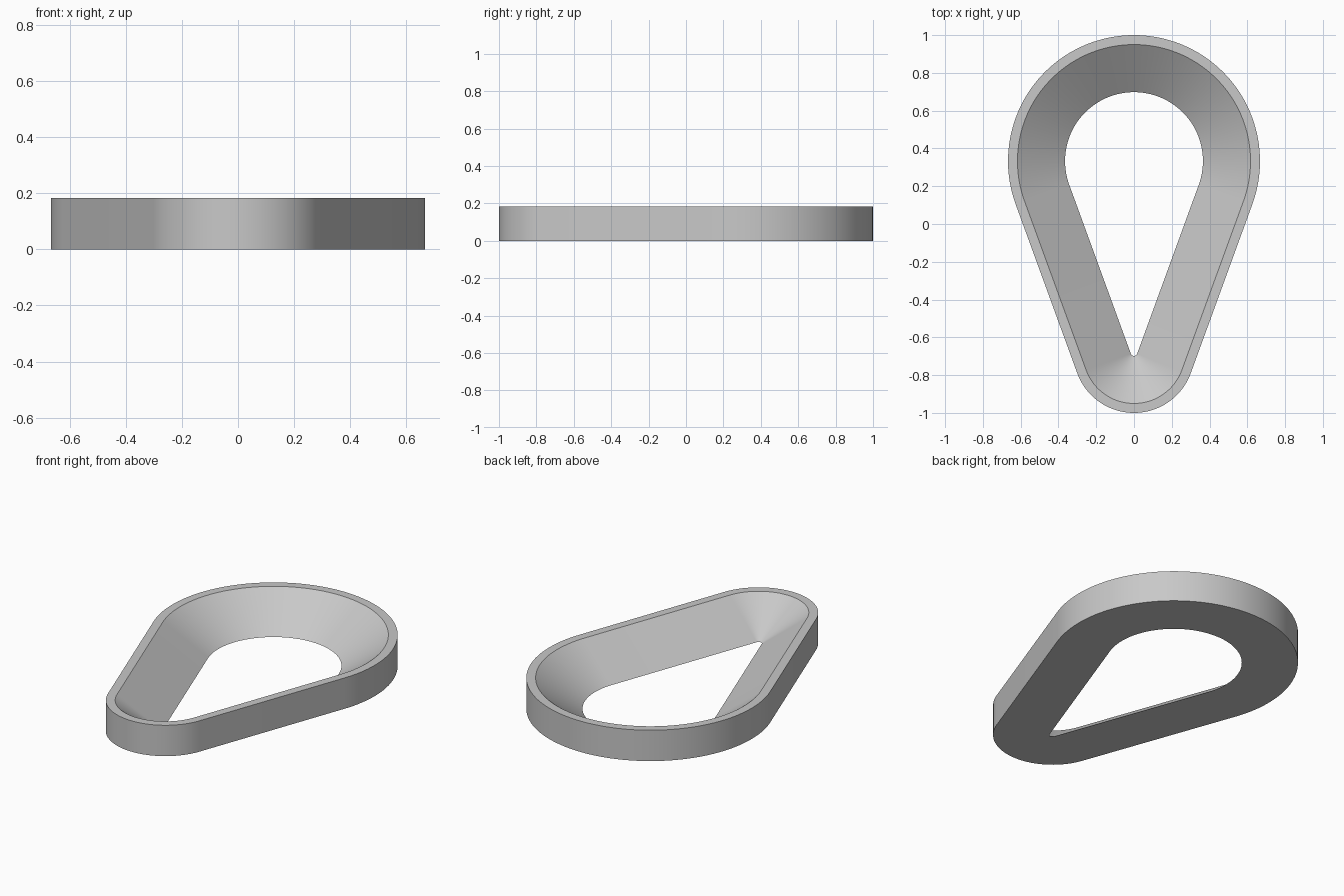
import bpy
import bmesh
from math import asin, cos, sin, pi, radians

cube = bpy.data.objects.get("Cube")
if cube:
    bpy.data.objects.remove(cube, do_unlink=True)

# Teardrop outline: a large back arc and a small front arc joined by tangents
HEIGHT = 0.183
BIG_Y, BIG_R = 0.333, 0.667
TIP_Y, TIP_R = -0.68, 0.32
TILT = asin((BIG_R - TIP_R) / (BIG_Y - TIP_Y))


def arc(center_y, radius, start, end, steps):
    for i in range(steps + 1):
        a = start + (end - start) * i / steps
        yield radius * cos(a), center_y + radius * sin(a)


def outline(bm, inset, z):
    points = list(arc(BIG_Y, BIG_R - inset, -TILT, pi + TILT, 80))
    points += arc(TIP_Y, TIP_R - inset, pi + TILT, 2 * pi - TILT, 48)
    return [bm.verts.new((x, y, z)) for x, y in points]


# Cross-section as (inset, height): outer wall, rim, sloped inside, flat base
section = [(0, 0), (0, HEIGHT), (0.05, HEIGHT), (0.302, 0)]
bm = bmesh.new()
rings = [outline(bm, inset, z) for inset, z in section]
for a, b in zip(rings, rings[1:] + rings[:1]):
    for i in range(len(a)):
        j = (i + 1) % len(a)
        bm.faces.new((a[i], a[j], b[j], b[i]))
bmesh.ops.recalc_face_normals(bm, faces=bm.faces)

mesh = bpy.data.meshes.new("teardrop_ring")
bm.to_mesh(mesh)
bm.free()
ring = bpy.data.objects.new("teardrop_ring", mesh)
bpy.context.collection.objects.link(ring)

# Plain grey finish
grey = bpy.data.materials.new("light_grey")
grey.use_nodes = True
colour = (0.58, 0.58, 0.58, 1)
grey.diffuse_color = colour
grey.node_tree.nodes["Principled BSDF"].inputs["Base Color"].default_value = colour
mesh.materials.append(grey)

# Smooth arcs with crisp rim and base edges
bpy.ops.object.select_all(action="DESELECT")
ring.select_set(True)
bpy.context.view_layer.objects.active = ring
bpy.ops.object.shade_smooth_by_angle(angle=radians(30))
